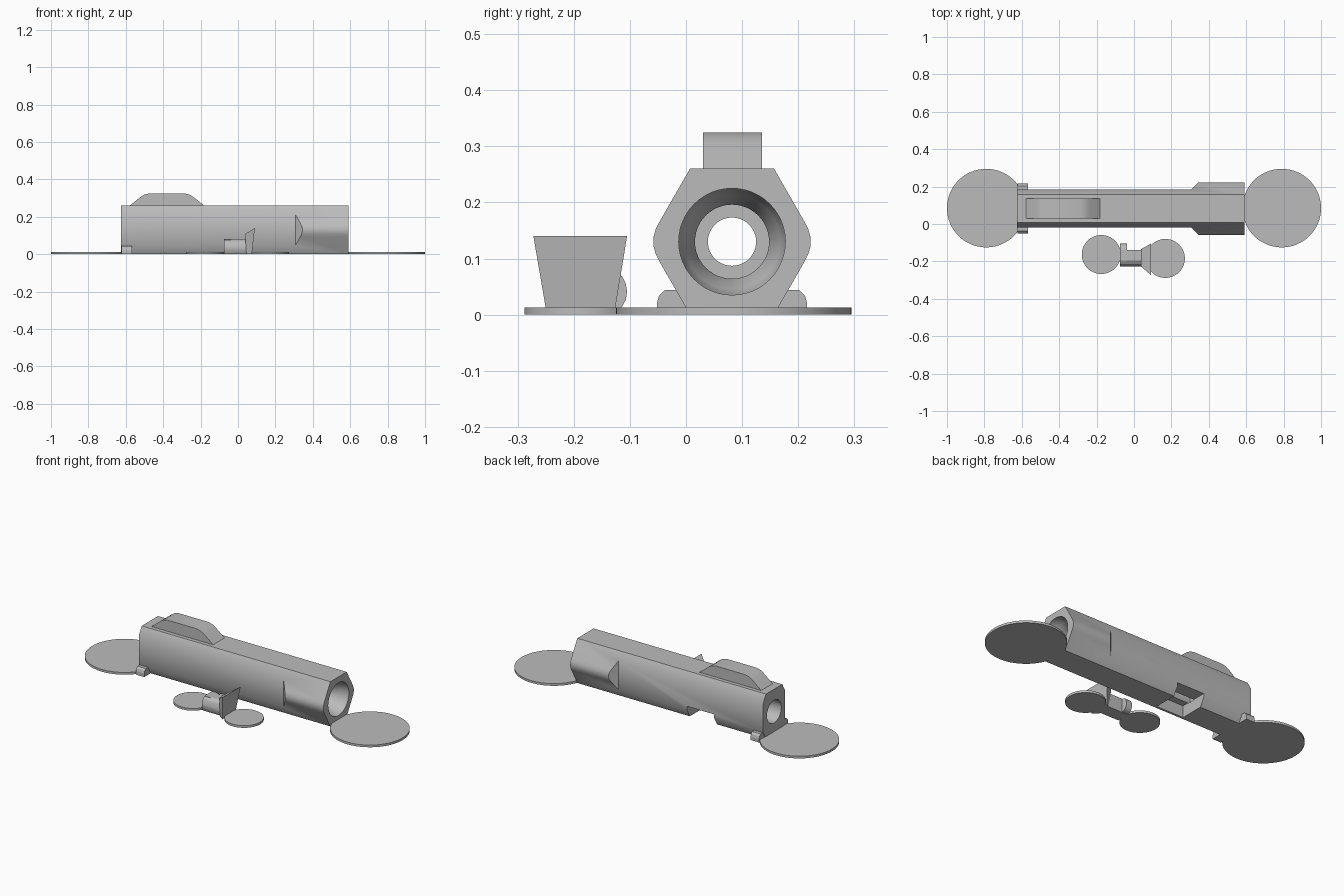
import bpy, bmesh, math
from mathutils import Vector

old = bpy.data.objects.get("Cube")
if old:
    bpy.data.objects.remove(old, do_unlink=True)

GREY = (0.5, 0.5, 0.5, 1)
mat = bpy.data.materials.new("plain grey")
mat.use_nodes = True
mat.diffuse_color = GREY
mat.node_tree.nodes["Principled BSDF"].inputs["Base Color"].default_value = GREY

CY, CZ = 0.082, 0.13          # barrel axis


def finish(name, bm, smooth=False):
    bmesh.ops.recalc_face_normals(bm, faces=bm.faces)
    me = bpy.data.meshes.new(name)
    bm.to_mesh(me)
    bm.free()
    ob = bpy.data.objects.new(name, me)
    bpy.context.collection.objects.link(ob)
    me.materials.append(mat)
    if smooth:
        shade(ob)
    return ob


def shade(ob):
    bpy.ops.object.select_all(action='DESELECT')
    ob.select_set(True)
    bpy.context.view_layer.objects.active = ob
    bpy.ops.object.shade_smooth_by_angle(angle=math.radians(30))


def loft(name, rings, smooth=False):
    """Skin a list of equal-length point rings and cap both ends."""
    bm = bmesh.new()
    vs = [[bm.verts.new(p) for p in ring] for ring in rings]
    n = len(vs[0])
    for a, b in zip(vs, vs[1:]):
        for i in range(n):
            bm.faces.new((a[i], a[(i + 1) % n], b[(i + 1) % n], b[i]))
    bm.faces.new(vs[0])
    bm.faces.new(vs[-1])
    return finish(name, bm, smooth)


def prism(name, pts, axis, lo, hi, smooth=False):
    """Extrude a 2D outline along an axis."""
    def place(p, d):
        q = list(p)
        q.insert(axis, d)
        return Vector(q)
    return loft(name, [[place(p, d) for p in pts] for d in (lo, hi)], smooth)


def box(x0, x1, y0, y1):
    return [(x0, y0), (x1, y0), (x1, y1), (x0, y1)]


def cut(ob, cutter):
    mod = ob.modifiers.new("cut", 'BOOLEAN')
    mod.operation = 'DIFFERENCE'
    mod.solver = 'EXACT'
    mod.object = cutter
    bpy.ops.object.select_all(action='DESELECT')
    ob.select_set(True)
    bpy.context.view_layer.objects.active = ob
    bpy.ops.object.modifier_apply(modifier=mod.name)
    bpy.data.objects.remove(cutter, do_unlink=True)


def disc(name, x, y, r):
    pts = [(x + r * math.cos(math.tau * i / 64), y + r * math.sin(math.tau * i / 64)) for i in range(64)]
    return prism(name, pts, 2, 0, 0.013, True)


# Barrel: hexagon with rounded side corners
half = [(0.075, -0.13), (0.129, -0.036), (0.136, -0.022), (0.14, -0.008),
        (0.14, 0.008), (0.136, 0.022), (0.129, 0.036), (0.075, 0.13)]
outline = half + [(-y, z) for y, z in reversed(half)]
barrel = prism("barrel", [(CY + y, CZ + z) for y, z in outline], 0, -0.625, 0.59)

# Flattened flanks with a slanted shoulder near the muzzle
for s in (-1, 1):
    flank = [(-0.7, 0.102), (0.307, 0.102), (0.36, 0.156), (0.36, 0.3), (-0.7, 0.3)]
    cut(barrel, prism("flank_cutter", [(x, CY + s * y) for x, y in flank], 2, -0.1, 0.4))

# Stepped bore
steps = [(0.7, 0.095), (0.57, 0.095), (0.54, 0.085), (0.5, 0.066), (-0.36, 0.066),
         (-0.36, 0.043), (-0.42, 0.043), (-0.42, 0.066), (-0.7, 0.066)]
cut(barrel, loft("bore_cutter", [[(x, CY + r * math.cos(math.tau * i / 48), CZ + r * math.sin(math.tau * i / 48))
                                  for i in range(48)] for x, r in steps]))

# Catch slot in the lower back side
cut(barrel, prism("slot_cutter", box(-0.31, -0.135, 0.02, 0.3), 2, -0.1, 0.068))
shade(barrel)

# Sight rail on top
prism("top_rail", [(-0.585, 0.255), (-0.52, 0.307), (-0.5, 0.319), (-0.475, 0.325), (-0.285, 0.325),
                   (-0.26, 0.319), (-0.24, 0.307), (-0.175, 0.255)], 1, 0.03, 0.135, True)

# Rear foot lugs
for name, s in (("front_lug", -1), ("back_lug", 1)):
    lug = [(0.05, 0), (0.134, 0), (0.134, 0.02), (0.13, 0.034), (0.12, 0.044), (0.05, 0.044)]
    prism(name, [(CY + s * y, z) for y, z in lug], 0, -0.622, -0.567)

# Flat round pads
disc("right_pad", -0.79, CY + 0.003, 0.21)
disc("left_pad", 0.79, CY + 0.003, 0.21)
disc("small_right_pad", -0.175, -0.163, 0.104)
disc("small_left_pad", 0.168, -0.184, 0.104)

# Trigger: stem, hook and flared finger plate
prism("trigger_stem", [(-0.215, 0), (-0.226, 0.02), (-0.226, 0.045), (-0.215, 0.068), (-0.195, 0.08),
                       (-0.14, 0.08), (-0.14, 0)], 0, -0.075, 0.052, True)
hook = [(-0.135 + 0.03 * math.cos(a), 0.041 + 0.038 * math.sin(a))
        for a in (math.pi * (i / 8 - 0.5) for i in range(9))]
prism("trigger_hook", [(-0.2, 0.079), (-0.2, 0.003)] + hook, 0, -0.075, -0.038, True)
loft("trigger_plate", [
    [(0.045, -0.228, 0), (0.045, -0.145, 0), (0.038, -0.135, 0.108), (0.038, -0.228, 0.108)],
    [(0.074, -0.248, 0), (0.074, -0.128, 0), (0.09, -0.105, 0.14), (0.09, -0.272, 0.14)]])
